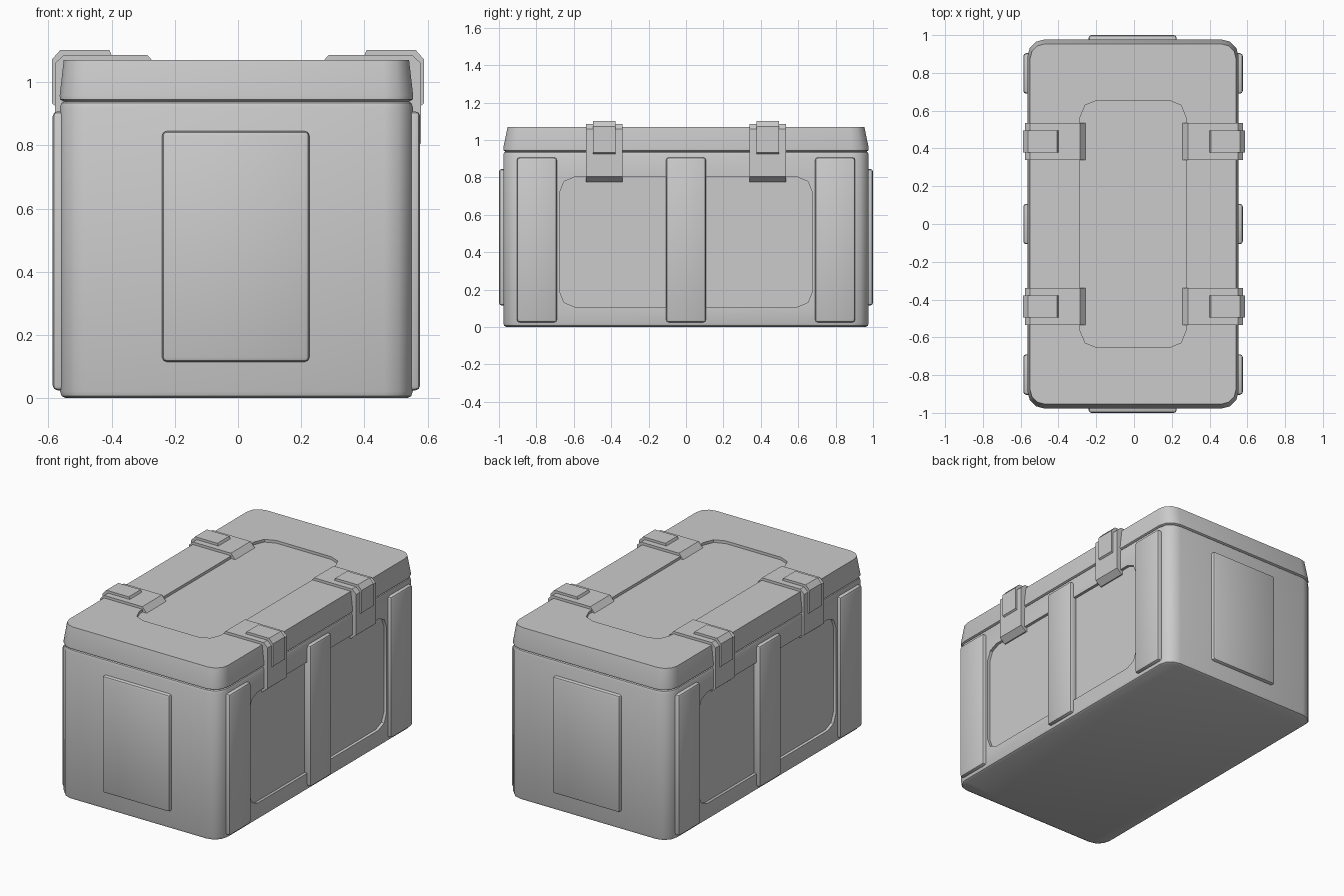
import bpy, bmesh
from math import cos, sin, pi, radians
from mathutils import Matrix

if "Cube" in bpy.data.objects:
    bpy.data.objects.remove(bpy.data.objects["Cube"])

CX = -0.005  # the box sits slightly off centre under the latches


def finish(name, bm, angle=35):
    bmesh.ops.recalc_face_normals(bm, faces=bm.faces)
    me = bpy.data.meshes.new(name)
    bm.to_mesh(me)
    bm.free()
    ob = bpy.data.objects.new(name, me)
    bpy.context.collection.objects.link(ob)
    smooth(ob, angle)
    return ob


def activate(ob):
    bpy.ops.object.select_all(action='DESELECT')
    ob.select_set(True)
    bpy.context.view_layer.objects.active = ob


def smooth(ob, angle):
    activate(ob)
    bpy.ops.object.shade_smooth_by_angle(angle=radians(angle))


def rounded_rect(hx, hy, r, seg):
    pts = []
    for k, (sx, sy) in enumerate([(1, 1), (-1, 1), (-1, -1), (1, -1)]):
        for i in range(seg + 1):
            a = (k + i / seg) * pi / 2
            pts.append((sx * (hx - r) + r * cos(a), sy * (hy - r) + r * sin(a)))
    return pts


def loft(name, rings, seg=3, matrix=Matrix()):
    """Stack rounded rectangles given as (z, half x, half y, radius)."""
    bm = bmesh.new()
    loops = [[bm.verts.new((x, y, z)) for x, y in rounded_rect(hx, hy, r, seg)]
             for z, hx, hy, r in rings]
    for a, b in zip(loops, loops[1:]):
        for i in range(len(a)):
            j = (i + 1) % len(a)
            bm.faces.new((a[i], a[j], b[j], b[i]))
    bm.faces.new(loops[0])
    bm.faces.new(loops[-1])
    bm.transform(matrix)
    return finish(name, bm)


def cut(ob, cutter):
    mod = ob.modifiers.new("recess", 'BOOLEAN')
    mod.operation = 'DIFFERENCE'
    mod.solver = 'EXACT'
    mod.object = cutter
    activate(ob)
    bpy.ops.object.modifier_apply(modifier=mod.name)
    bpy.data.objects.remove(cutter)
    smooth(ob, 35)


def plate(name, lo, hi, bevel=0.015):
    bm = bmesh.new()
    bmesh.ops.create_cube(bm, size=1)
    for v in bm.verts:
        v.co = [l + (c + 0.5) * (h - l) for l, h, c in zip(lo, hi, v.co)]
    bmesh.ops.bevel(bm, geom=bm.edges[:], offset=bevel, segments=2,
                    profile=0.5, affect='EDGES')
    return finish(name, bm)


def strip(name, profile, side, y, half):
    """Extrude an x-z profile along y, mirrored to the given side."""
    bm = bmesh.new()
    face = bm.faces.new([bm.verts.new((side * x, y - half, z)) for x, z in profile])
    ext = bmesh.ops.extrude_face_region(bm, geom=[face])
    for v in ext['geom']:
        if isinstance(v, bmesh.types.BMVert):
            v.co.y += 2 * half
    return finish(name, bm, 25)


# Main box with a recessed field on each long side
off = Matrix.Translation((CX, 0, 0))
body = loft("body", [(0, 0.54, 0.958, 0.075), (0.007, 0.553, 0.972, 0.085),
                     (0.022, 0.558, 0.977, 0.09), (0.92, 0.558, 0.977, 0.09),
                     (0.934, 0.553, 0.972, 0.085), (0.942, 0.54, 0.96, 0.075)],
            matrix=off)
for s in (1, -1):
    m = (Matrix.Translation((CX + s * 0.59, 0, 0.455))
         @ Matrix.Rotation(pi / 2, 4, 'Y'))
    cut(body, loft("cutter", [(-0.05, 0.347, 0.675, 0.08),
                              (0.05, 0.347, 0.675, 0.08)], 2, m))

# Tapered lid with a recessed top field
lid = loft("lid", [(0.938, 0.545, 0.965, 0.08), (0.945, 0.558, 0.977, 0.09),
                   (0.957, 0.559, 0.977, 0.09), (1.07, 0.546, 0.954, 0.08)],
           matrix=off)
cut(lid, loft("cutter", [(1.053, 0.28, 0.655, 0.09), (1.15, 0.28, 0.655, 0.09)],
              2, off))

# Upright ribs on the long sides and a raised panel on each end
for s in (1, -1):
    for y in (-0.797, 0, 0.797):
        xs = sorted((CX + s * 0.52, CX + s * 0.581))
        plate("side_rib", (xs[0], y - 0.107, 0.025), (xs[1], y + 0.107, 0.907))
    ys = sorted((s * 0.94, s * 1.0))
    plate("end_panel", (-0.24, ys[0], 0.115), (0.226, ys[1], 0.845))

# Latches: a wide strap folded over the lid edge, with a narrow clasp on top
strap = [(0.255, 1.05), (0.287, 1.086), (0.55, 1.086), (0.578, 1.06), (0.578, 0.805),
         (0.542, 0.775), (0.525, 0.775), (0.525, 1.05)]
clasp = [(0.395, 1.075), (0.407, 1.101), (0.562, 1.101), (0.588, 1.072),
         (0.588, 0.932), (0.57, 0.92), (0.56, 0.92), (0.56, 1.075)]
for s in (1, -1):
    for y in (-0.437, 0.437):
        strip("latch_strap", strap, s, y, 0.097)
        strip("latch_clasp", clasp, s, y, 0.059)
